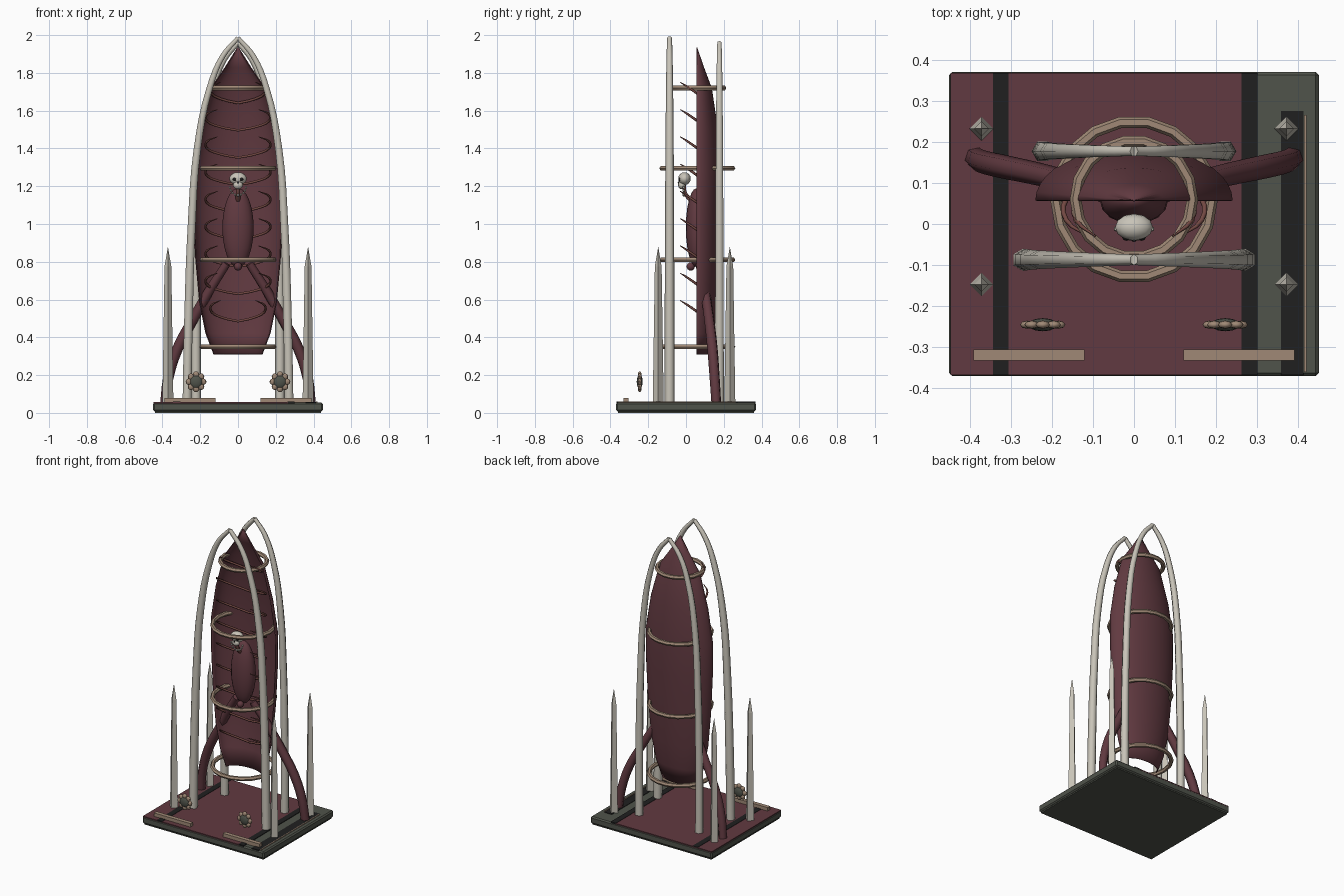
import bpy
import bmesh
import math
from mathutils import Vector

cube = bpy.data.objects.get("Cube")
if cube:
    bpy.data.objects.remove(cube, do_unlink=True)


def material(name, r, g, b):
    m = bpy.data.materials.new(name)
    m.use_nodes = True
    m.diffuse_color = (r, g, b, 1)
    m.node_tree.nodes["Principled BSDF"].inputs["Base Color"].default_value = (r, g, b, 1)
    return m


MAROON = material("maroon", 0.12, 0.042, 0.052)
STONE = material("grey stone", 0.08, 0.087, 0.07)
BLACK = material("black", 0.014, 0.014, 0.014)
BONE = material("bone", 0.58, 0.55, 0.48)
BRASS = material("dull brass", 0.35, 0.25, 0.18)
RIB = material("rust brown", 0.17, 0.065, 0.055)


def activate(ob):
    bpy.ops.object.select_all(action='DESELECT')
    ob.select_set(True)
    bpy.context.view_layer.objects.active = ob


def finish(ob, name, mat, mirror=False, smooth=None):
    ob.name = name
    ob.data.materials.clear()
    ob.data.materials.append(mat)
    if smooth:
        activate(ob)
        bpy.ops.object.shade_smooth_by_angle(angle=math.radians(smooth))
    if mirror:
        activate(ob)
        bpy.ops.object.transform_apply(location=True, rotation=True, scale=True)
        ob.modifiers.new("mirror", 'MIRROR')
    return ob


def box(name, mat, x, y, z, mirror=False):
    mid = [(a + b) / 2 for a, b in (x, y, z)]
    bpy.ops.mesh.primitive_cube_add(size=1, location=mid)
    ob = bpy.context.object
    ob.scale = [b - a for a, b in (x, y, z)]
    bpy.ops.object.transform_apply(location=False, rotation=False, scale=True)
    return finish(ob, name, mat, mirror)


def ball(name, mat, centre, size, mirror=False, seg=12, rings=8):
    bpy.ops.mesh.primitive_uv_sphere_add(segments=seg, ring_count=rings, location=centre)
    ob = bpy.context.object
    ob.scale = size
    return finish(ob, name, mat, mirror, 40)


def tube(name, mat, points, radii, mirror=False, steps=4, sides=1, smooth=None):
    """Sweep a round section along a soft path with a radius at each point."""
    cu = bpy.data.curves.new(name, 'CURVE')
    cu.dimensions = '3D'
    cu.bevel_depth = 1
    cu.bevel_resolution = sides
    cu.resolution_u = steps
    cu.use_fill_caps = True
    sp = cu.splines.new('BEZIER')
    sp.bezier_points.add(len(points) - 1)
    for bp, p, r in zip(sp.bezier_points, points, radii):
        bp.co = p
        bp.radius = r
        bp.handle_left_type = bp.handle_right_type = 'AUTO'
    ob = bpy.data.objects.new(name, cu)
    bpy.context.collection.objects.link(ob)
    activate(ob)
    bpy.ops.object.convert(target='MESH')
    return finish(bpy.context.object, name, mat, mirror, smooth)


# Base slab and its painted top
base = box("base_slab", STONE, (-.45, .45), (-.37, .37), (.008, .055))
bev = base.modifiers.new("bevel", 'BEVEL')
bev.width = .008
bev.segments = 1
box("base_foot", STONE, (-.44, .44), (-.36, .36), (0, .01))
box("floor_panel", MAROON, (-.447, .265), (-.367, .367), (.05, .057))
box("left_floor_stripe", BLACK, (.262, .3), (-.367, .367), (.05, .059))
box("right_floor_stripe", BLACK, (-.343, -.305), (-.367, .367), (.052, .059))
box("side_channel", BLACK, (.357, .412), (-.367, .275), (.052, .058))
box("side_channel_trim", BRASS, (.414, .42), (-.36, .265), (.052, .06))

# Half shell, open to the front
shell_profile = [(.31, .13), (.42, .172), (.58, .205), (.81, .226), (1.05, .238),
                 (1.28, .24), (1.5, .205), (1.72, .145), (1.83, .07), (1.935, .004)]
bm = bmesh.new()
rows = []
N = 20
for z, r in shell_profile:
    rows.append([bm.verts.new((r * math.cos(math.pi * i / N),
                               .057 + .55 * r * math.sin(math.pi * i / N), z))
                 for i in range(N + 1)])
for low, high in zip(rows, rows[1:]):
    for i in range(N):
        bm.faces.new((low[i], low[i + 1], high[i + 1], high[i]))
me = bpy.data.meshes.new("shell")
bm.to_mesh(me)
bm.free()
shell = bpy.data.objects.new("shell", me)
bpy.context.collection.objects.link(shell)
finish(shell, "shell", MAROON, smooth=30)
shell.modifiers.new("thickness", 'SOLIDIFY').thickness = .005

# Hoops around the shell
for i, (z, r) in enumerate([(.35, .19), (.81, .19), (1.295, .19), (1.72, .142)]):
    bpy.ops.mesh.primitive_torus_add(major_segments=18, minor_segments=6, major_radius=r,
                                     minor_radius=.014, location=(0, .06, z))
    finish(bpy.context.object, f"hoop_{i + 1}", BRASS, smooth=40)

# Ribs curling forward from the back of the shell
for i in range(9):
    z = .595 + i * .1444
    k = .85 if i in (0, 8) else 1
    path = [(0, .12, z - .11), (.1 * k, .1, z - .09), (.165 * k, .06, z - .06),
            (.165 * k, .01, z - .025), (.11 * k, -.03, z)]
    tube(f"rib_{i + 1}", RIB, path, [.007, .007, .007, .006, .002], True, 3)

# Pointed arches before and behind the shell
front_arch = [(.27, .055), (.262, .5), (.245, 1.0), (.215, 1.4), (.15, 1.72), (.08, 1.89), (0, 1.985)]
back_arch = [(.222, .055), (.222, .5), (.212, 1.0), (.19, 1.4), (.14, 1.7), (.075, 1.87), (0, 1.96)]
thick = [.027, .026, .024, .022, .019, .016, .013]
for name, y, pts in (("front_arch", -.087, front_arch), ("back_arch", .177, back_arch)):
    tube(name, BONE, [(x, y, z) for x, z in pts], thick, True, 4)

# Curved legs
leg = [(.06, .07, .79), (.15, .1, .65), (.235, .122, .5), (.32, .14, .34), (.37, .152, .18), (.385, .16, .055)]
tube("leg", MAROON, leg, [.022, .026, .028, .029, .028, .027], True, 3)

# Four-sided corner spikes
for y, place in ((-.147, "front"), (.232, "back")):
    bpy.ops.mesh.primitive_cone_add(vertices=4, radius1=.029, radius2=.018, depth=.72,
                                    location=(.371, y, .415))
    finish(bpy.context.object, f"{place}_spike", BONE, True)
    bpy.ops.mesh.primitive_cone_add(vertices=4, radius1=.018, radius2=0, depth=.105,
                                    location=(.371, y, .8275))
    finish(bpy.context.object, f"{place}_spike_tip", BONE, True)

# Pod with its neck and boss
ball("pod", MAROON, (0, .057, .98), (.083, .058, .21), seg=16, rings=12)
ball("pod_boss", MAROON, (0, .025, .775), (.022, .022, .022))
tube("neck", RIB, [(0, .03, 1.12), (0, -.005, 1.165), (0, -.01, 1.22)], [.014, .011, .01])

# Skull with sockets, jaw and a necklace of beads
ball("skull", BONE, (0, -.008, 1.24), (.046, .033, .034))
ball("skull_jaw", BONE, (0, -.022, 1.206), (.026, .02, .022))
ball("eye_socket", BLACK, (.018, -.033, 1.237), (.011, .008, .011), True, 8, 6)
ball("nose_socket", BLACK, (0, -.04, 1.218), (.005, .004, .007), False, 6, 4)
for i in range(5):
    a = math.radians(8 + 20 * i)
    ball(f"necklace_bead_{i + 1}", BONE,
         (.043 * math.cos(a), -.012, 1.2 - .048 * math.sin(a)), (.007,) * 3, True, 6, 4)

# Rosettes hovering over the front corners
centre = Vector((.222, -.245, .165))
ball("rosette_core", STONE, centre, (.036, .016, .036), True)
for i in range(8):
    a = math.tau * i / 8
    ball(f"rosette_petal_{i + 1}", BRASS,
         centre + Vector((math.cos(a), 0, math.sin(a))) * .038, (.017, .01, .017), True, 8, 6)

# Low front rails
box("front_rail", BRASS, (.12, .39), (-.332, -.305), (.055, .08), True)
